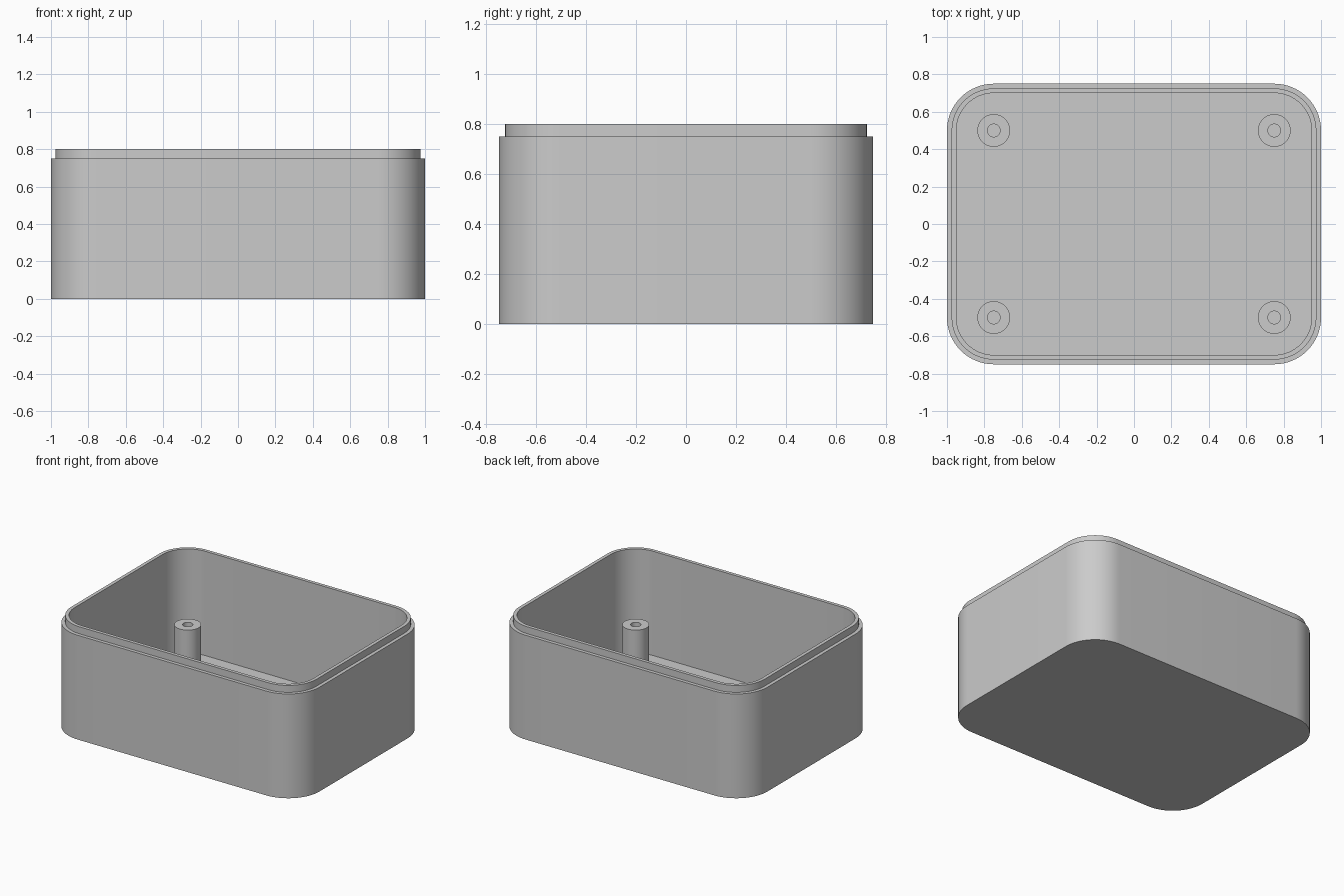
import bpy, bmesh, math

if "Cube" in bpy.data.objects:
    bpy.data.objects.remove(bpy.data.objects["Cube"], do_unlink=True)

HALF_X, HALF_Y, CORNER = 1.0, 0.75, 0.25
FLOOR, SHOULDER, RIM, POST_TOP = 0.05, 0.75, 0.8, 0.35

grey = bpy.data.materials.new("light_grey_plastic")
grey.use_nodes = True
colour = (0.6, 0.6, 0.6, 1)
grey.diffuse_color = colour
grey.node_tree.nodes["Principled BSDF"].inputs["Base Color"].default_value = colour


def rounded_outline(inset, z, steps=16):
    """Rounded rectangle, anticlockwise, offset inwards by inset."""
    points = []
    for quarter, (sx, sy) in enumerate([(1, 1), (-1, 1), (-1, -1), (1, -1)]):
        for i in range(steps + 1):
            a = math.pi / 2 * (quarter + i / steps)
            points.append((sx * (HALF_X - CORNER) + (CORNER - inset) * math.cos(a),
                           sy * (HALF_Y - CORNER) + (CORNER - inset) * math.sin(a), z))
    return points


def circle(radius, z, sides=40):
    return [(radius * math.cos(math.tau * i / sides),
             radius * math.sin(math.tau * i / sides), z) for i in range(sides)]


def loft(name, outlines, capped, location=(0, 0, 0)):
    """Skin a stack of matching outlines, optionally closing both ends."""
    bm = bmesh.new()
    rings = [[bm.verts.new(p) for p in outline] for outline in outlines]
    for low, high in zip(rings, rings[1:]):
        for i in range(len(low)):
            j = (i + 1) % len(low)
            bm.faces.new((low[i], low[j], high[j], high[i]))
    if capped:
        bm.faces.new(rings[0][::-1])
        bm.faces.new(rings[-1])
    mesh = bpy.data.meshes.new(name)
    bm.to_mesh(mesh)
    bm.free()
    mesh.materials.append(grey)
    obj = bpy.data.objects.new(name, mesh)
    obj.location = location
    bpy.context.collection.objects.link(obj)
    bpy.ops.object.select_all(action="DESELECT")
    obj.select_set(True)
    bpy.context.view_layer.objects.active = obj
    bpy.ops.object.shade_smooth_by_angle(angle=math.radians(30))
    return obj


# Box shell: outer wall, shoulder, raised lip, inner wall and floor
profile = [(0, 0), (0, SHOULDER), (0.025, SHOULDER), (0.025, RIM), (0.05, RIM), (0.05, FLOOR)]
loft("box_shell", [rounded_outline(inset, z) for inset, z in profile], True)

# Hollow screw posts standing on the floor near each corner
post = [(0.0875, FLOOR), (0.0875, POST_TOP), (0.034, POST_TOP), (0.034, FLOOR)]
for side, x in (("left", 0.75), ("right", -0.75)):
    for end, y in (("front", -0.5), ("back", 0.5)):
        loft(f"screw_post_{end}_{side}", [circle(r, z) for r, z in post], False, (x, y, 0))
